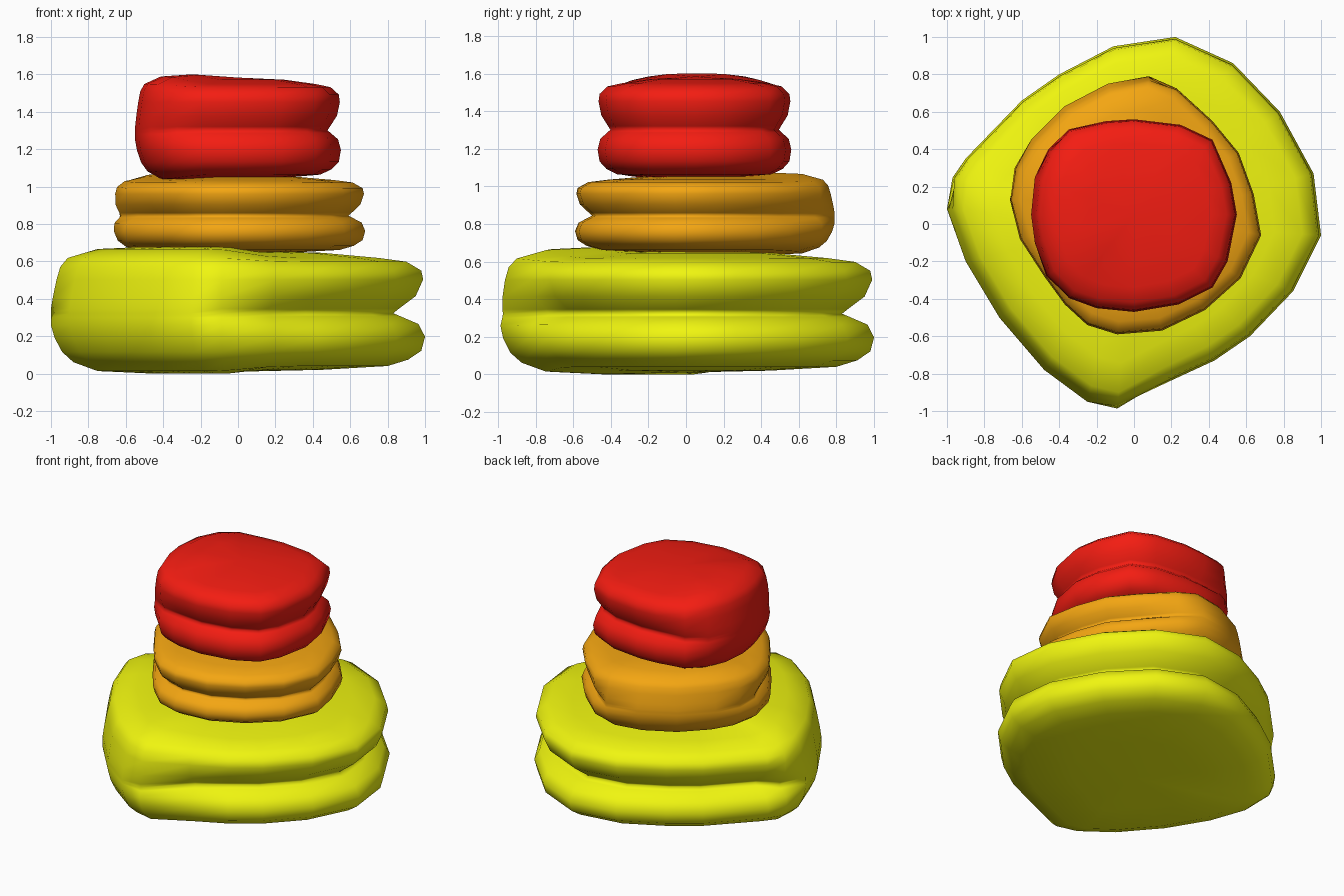
import bpy, bmesh

if "Cube" in bpy.data.objects:
    bpy.data.objects.remove(bpy.data.objects["Cube"])

# Side profiles, bottom to top: (fraction of outline radius, fraction of height)
PINCHED = [(.45, .03), (.8, .06), (.91, .11), (.98, .18), (1, .29), (.965, .39), (.87, .45),
           (.83, .475), (.86, .51), (.95, .61), (.99, .74), (.98, .81), (.9, .88), (.75, .91), (.45, .95)]
PLAIN = [(.45, 0), (.75, .02), (.88, .09), (.94, .17), (.98, .28), (1, .38), (1, .44),
         (1, .475), (1, .51), (.99, .6), (.97, .74), (.95, .84), (.91, .91), (.75, .98), (.45, 1)]


def cushion(name, color, outline, center, z0, height, depth, plain):
    """Stack rings of the outline; 'plain' maps outline indices to pinch weight (default 1)."""
    cx, cy = center
    bm = bmesh.new()
    rings = []
    for k, (a, b) in enumerate(zip(PINCHED, PLAIN)):
        ring = []
        for i, (x, y) in enumerate(outline):
            g = plain.get(i, 1)
            ra = 1 - (1 - a[0]) * depth / .17 if 5 <= k <= 9 else a[0]
            r = ra * g + b[0] * (1 - g)
            z = z0 + height * (a[1] * g + b[1] * (1 - g))
            ring.append(bm.verts.new((cx + (x - cx) * r, cy + (y - cy) * r, z)))
        rings.append(ring)
    n = len(outline)
    for lo, hi in zip(rings, rings[1:]):
        for i in range(n):
            j = (i + 1) % n
            bm.faces.new((lo[i], lo[j], hi[j], hi[i]))
    for ring, f in ((rings[0], .015), (rings[-1], .97)):
        pole = bm.verts.new((cx, cy, z0 + height * f))
        for i in range(n):
            bm.faces.new((ring[i], ring[(i + 1) % n], pole))
    bmesh.ops.recalc_face_normals(bm, faces=bm.faces)
    for f in bm.faces:
        f.smooth = True
    me = bpy.data.meshes.new(name)
    bm.to_mesh(me)
    bm.free()
    mat = bpy.data.materials.new(name + "_color")
    mat.diffuse_color = (*color, 1)
    mat.use_nodes = True
    mat.node_tree.nodes["Principled BSDF"].inputs["Base Color"].default_value = mat.diffuse_color
    me.materials.append(mat)
    ob = bpy.data.objects.new(name, me)
    bpy.context.collection.objects.link(ob)
    return ob


# Wide bottom cushion, plain on the front-left
cushion("bottom_cushion", (.87, .92, .005),
        [(.22, 1), (-.11, .95), (-.4, .8), (-.6, .66), (-.9, .35), (-.98, .25), (-1, .08),
         (-.9, -.2), (-.72, -.5), (-.48, -.78), (-.25, -.95), (-.09, -.99), (.2, -.84),
         (.43, -.73), (.62, -.6), (.85, -.36), (1, -.06), (.96, .27), (.78, .6), (.53, .86)],
        (0, 0), 0, .68, .17,
        {5: .5, 6: 0, 7: 0, 8: 0, 9: 0, 10: 0, 11: .1, 12: .8})

# Middle cushion, plain on the back-left
cushion("middle_cushion", (.9, .38, .006),
        [(.08, .79), (-.14, .75), (-.37, .63), (-.55, .45), (-.64, .3), (-.67, .13), (-.61, -.08),
         (-.48, -.28), (-.37, -.43), (-.25, -.54), (-.09, -.59), (.15, -.57), (.38, -.46),
         (.57, -.29), (.68, -.06), (.64, .16), (.56, .38), (.42, .55), (.23, .73)],
        (0, .1), .635, .44, .13,
        {18: .6, 0: 0, 1: 0, 2: 0, 3: 0, 4: .1, 5: .5})

# Top cushion, plain on the left
cushion("top_cushion", (.9, .012, .006),
        [(0, .56), (-.15, .55), (-.35, .51), (-.46, .4), (-.53, .25), (-.55, .05), (-.53, -.1),
         (-.47, -.28), (-.35, -.4), (-.2, -.45), (0, -.47), (.24, -.43), (.42, -.34),
         (.5, -.2), (.55, .05), (.52, .22), (.42, .45), (.25, .53)],
        (0, .05), 1.03, .57, .13,
        {2: .6, 3: .1, 4: 0, 5: 0, 6: 0, 7: .1, 8: .6})
